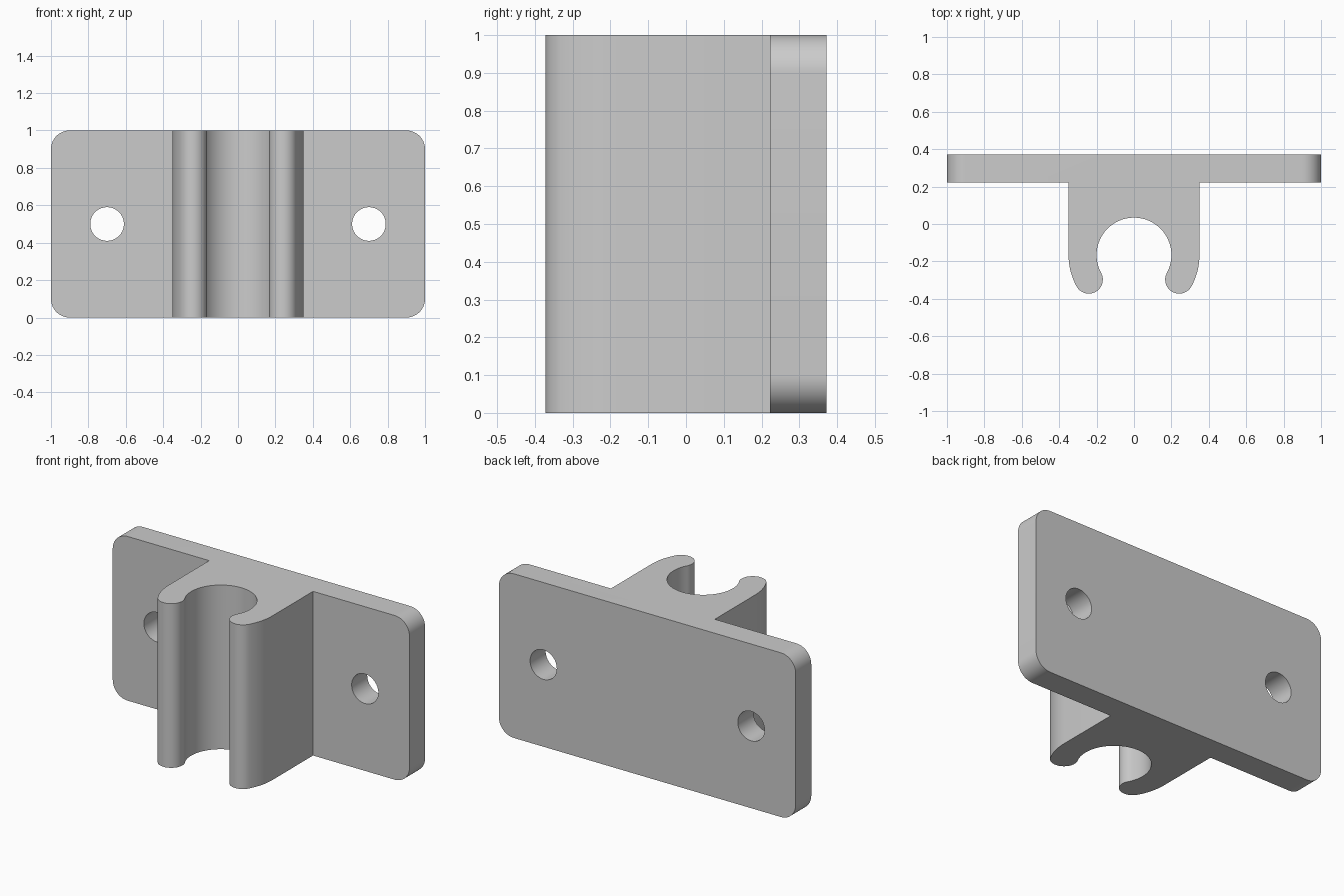
import bpy, bmesh
from math import sin, cos, pi, radians

if "Cube" in bpy.data.objects:
    bpy.data.objects.remove(bpy.data.objects["Cube"], do_unlink=True)

# Main dimensions
HEIGHT = 1.0
BACK, PLATE_FRONT = 0.3725, 0.2225
BORE_Y, BORE_R, OUTER_R = -0.166, 0.2, 0.35
TIP_R = (OUTER_R - BORE_R) / 2
TIP_ANGLE = radians(-28.5)
CORNER_R, HOLE_X, HOLE_R = 0.1, 0.7, 0.09

grey = bpy.data.materials.new("light_grey")
grey.use_nodes = True
grey.diffuse_color = (0.6, 0.6, 0.6, 1)
grey.node_tree.nodes["Principled BSDF"].inputs["Base Color"].default_value = grey.diffuse_color


def arc(cx, cy, r, start, end, steps):
    angles = [start + (end - start) * i / steps for i in range(steps + 1)]
    return [(cx + r * cos(a), cy + r * sin(a)) for a in angles]


# Right half of the plan outline: plate, arm, rounded tip, bore
mid = BORE_R + TIP_R
tip_x, tip_y = mid * cos(TIP_ANGLE), BORE_Y + mid * sin(TIP_ANGLE)
half = [(1, BACK), (1, PLATE_FRONT), (OUTER_R, PLATE_FRONT)]
half += arc(0, BORE_Y, OUTER_R, 0, TIP_ANGLE, 10)
half += arc(tip_x, tip_y, TIP_R, TIP_ANGLE, TIP_ANGLE - pi, 24)[1:]
half += arc(0, BORE_Y, BORE_R, TIP_ANGLE, pi / 2, 32)[1:]
outline = half + [(-x, y) for x, y in reversed(half[:-1])]

# Extrude the outline upward
bm = bmesh.new()
base = bm.faces.new([bm.verts.new((x, y, 0)) for x, y in outline])
top = bmesh.ops.extrude_face_region(bm, geom=[base])["geom"]
bmesh.ops.translate(bm, vec=(0, 0, HEIGHT),
                    verts=[v for v in top if isinstance(v, bmesh.types.BMVert)])
bmesh.ops.recalc_face_normals(bm, faces=bm.faces)

# Round the four plate corners
corners = [e for e in bm.edges
           if all(abs(v.co.x) > 0.99 for v in e.verts)
           and abs(e.verts[0].co.z - e.verts[1].co.z) < 0.01
           and e.verts[0].co.x * e.verts[1].co.x > 0]
bmesh.ops.bevel(bm, geom=corners, offset=CORNER_R, offset_type='OFFSET',
                segments=14, profile=0.5, affect='EDGES')
mesh = bpy.data.meshes.new("clip_bracket")
bm.to_mesh(mesh)
bm.free()
bracket = bpy.data.objects.new("clip_bracket", mesh)
bpy.context.collection.objects.link(bracket)
mesh.materials.append(grey)

# Drill the screw holes
bpy.ops.object.select_all(action='DESELECT')
for side in (-1, 1):
    bpy.ops.mesh.primitive_cylinder_add(
        vertices=56, radius=HOLE_R, depth=0.4, rotation=(pi / 2, 0, 0),
        location=(side * HOLE_X, (BACK + PLATE_FRONT) / 2, HEIGHT / 2))
    cutter = bpy.context.object
    cutter.name = "hole_cutter"
    cutter.hide_render = True
    cutter.data.materials.append(grey)
    cut = bracket.modifiers.new("screw_hole", 'BOOLEAN')
    cut.operation, cut.solver, cut.object = 'DIFFERENCE', 'EXACT', cutter
    bpy.context.view_layer.objects.active = bracket
    bpy.ops.object.modifier_apply(modifier=cut.name)
    bpy.data.objects.remove(cutter, do_unlink=True)

# Smooth the curved walls, keep the edges crisp
bracket.select_set(True)
bpy.context.view_layer.objects.active = bracket
bpy.ops.object.shade_smooth_by_angle(angle=radians(30))
